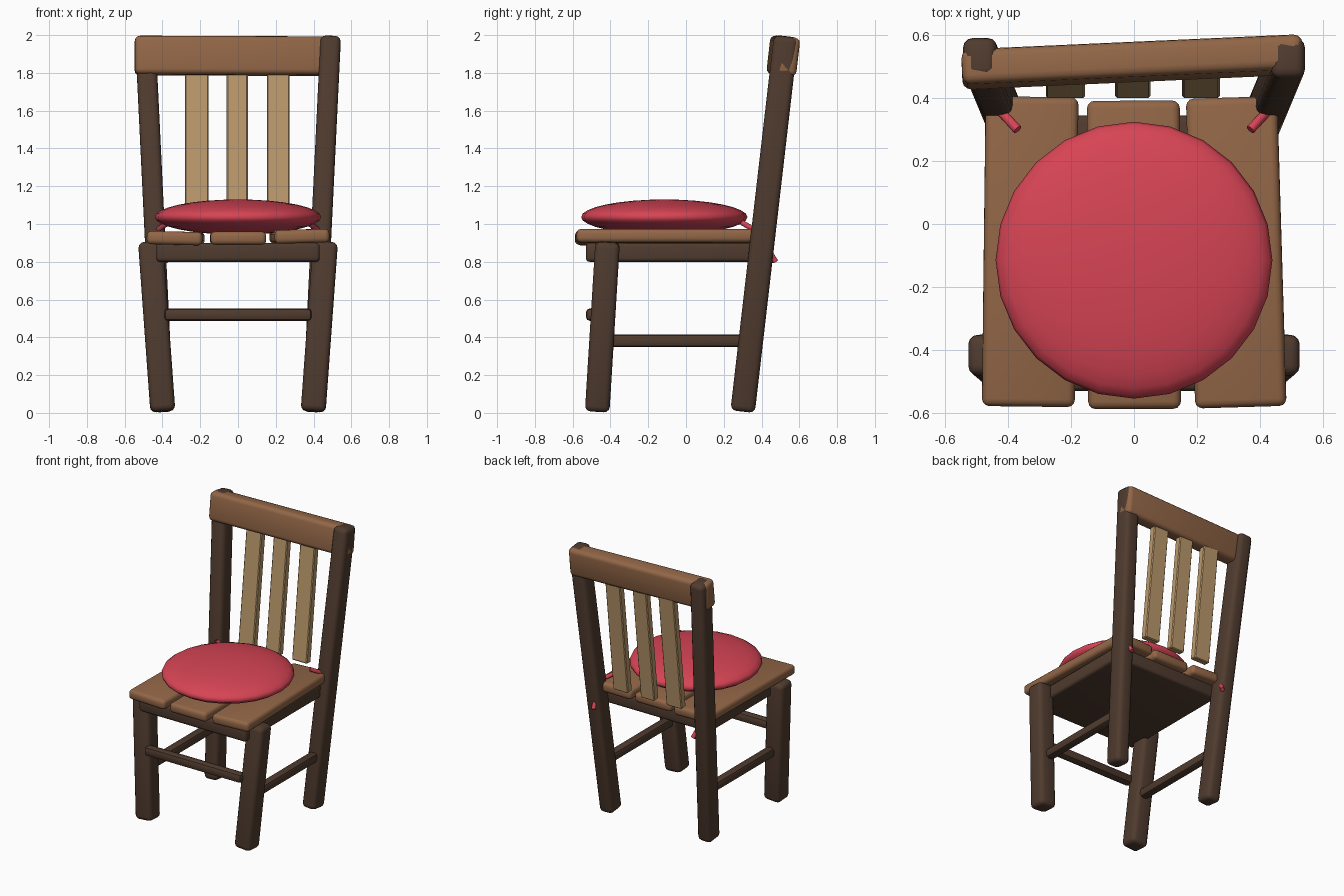
import bpy
import bmesh
import math
from mathutils import Matrix, Vector, Euler

if "Cube" in bpy.data.objects:
    bpy.data.objects.remove(bpy.data.objects["Cube"], do_unlink=True)


def material(name, rgb):
    mat = bpy.data.materials.new(name)
    mat.use_nodes = True
    mat.diffuse_color = (*rgb, 1)
    mat.node_tree.nodes["Principled BSDF"].inputs["Base Color"].default_value = (*rgb, 1)
    return mat


DARK = material("dark brown wood", (0.08, 0.044, 0.028))
BROWN = material("mid brown wood", (0.29, 0.135, 0.063))
TAN = material("pale tan wood", (0.5, 0.32, 0.15))
RED = material("red cloth", (0.68, 0.058, 0.09))


def finish(name, bm, mat, matrix=Matrix(), angle=35):
    mesh = bpy.data.meshes.new(name)
    bm.to_mesh(mesh)
    bm.free()
    mesh.materials.append(mat)
    obj = bpy.data.objects.new(name, mesh)
    bpy.context.collection.objects.link(obj)
    obj.matrix_world = matrix
    bpy.ops.object.select_all(action="DESELECT")
    obj.select_set(True)
    bpy.context.view_layer.objects.active = obj
    bpy.ops.object.shade_smooth_by_angle(angle=math.radians(angle))
    return obj


def block(name, size, mat, matrix, bevel=0.03, segments=3):
    """Box with rounded edges."""
    bm = bmesh.new()
    bmesh.ops.create_cube(bm, size=1)
    bmesh.ops.scale(bm, vec=size, verts=bm.verts)
    bmesh.ops.bevel(bm, geom=bm.edges[:], offset=bevel, segments=segments,
                    profile=0.5, affect="EDGES")
    return finish(name, bm, mat, matrix)


def placed(name, centre, size, mat, rotation=(0, 0, 0), **kw):
    matrix = Matrix.Translation(centre) @ Euler(rotation).to_matrix().to_4x4()
    return block(name, size, mat, matrix, **kw)


def beam(name, start, end, width, depth, mat, **kw):
    """Rounded beam running from start to end."""
    a, b = Vector(start), Vector(end)
    z = (b - a).normalized()
    side = Vector((1, 0, 0)) if abs(z.x) < 0.9 else Vector((0, 1, 0))
    y = z.cross(side).normalized()
    x = y.cross(z)
    matrix = Matrix((x, y, z)).transposed().to_4x4()
    matrix.translation = (a + b) / 2
    return block(name, (width, depth, (b - a).length), mat, matrix, **kw)


# Legs and back posts
LEAN = 0.115
for side, s in (("left", 1), ("right", -1)):
    beam(side + "_front_leg", (s * 0.398, -0.47, 0.008),
         (s * 0.463, -0.415, 0.905), 0.132, 0.13, DARK)
    beam(side + "_back_post", (s * 0.395, 0.3, 0.008),
         (s * 0.491, 0.53, 1.993), 0.108, 0.13, DARK)
    # Side stretchers
    beam(side + "_stretcher", (s * 0.41, -0.44, 0.382),
         (s * 0.41, 0.33, 0.382), 0.065, 0.065, DARK, bevel=0.02, segments=2)

beam("front_stretcher", (-0.39, -0.497, 0.52), (0.39, -0.497, 0.52),
     0.065, 0.065, DARK, bevel=0.02, segments=2)

# Seat frame and planks
placed("seat_frame", (0, -0.093, 0.85), (0.865, 0.875, 0.1), DARK, bevel=0.02)
placed("right_plank", (-0.33, -0.088, 0.925), (0.295, 0.985, 0.07), BROWN,
       (0, 0.025, -0.012), bevel=0.024)
placed("middle_plank", (0, -0.098, 0.925), (0.295, 0.98, 0.07), BROWN,
       (0, 0, 0.004), bevel=0.024)
placed("left_plank", (0.325, -0.09, 0.935), (0.29, 0.985, 0.072), BROWN,
       (0, -0.025, 0.03), bevel=0.024)

# Back rest
placed("top_rail", (-0.005, 0.515, 1.89), (1.085, 0.112, 0.205), BROWN,
       (-LEAN, 0.004, 0.045), bevel=0.028)
for name, x, width in (("right", -0.218, 0.125), ("middle", -0.004, 0.112),
                       ("left", 0.213, 0.12)):
    beam(name + "_slat", (x, 0.425, 0.975), (x, 0.525, 1.84),
         width, 0.05, TAN, bevel=0.006, segments=1)

# Cushion
bm = bmesh.new()
bmesh.ops.create_uvsphere(bm, u_segments=24, v_segments=16, radius=1)
bmesh.ops.scale(bm, vec=(0.44, 0.44, 0.093), verts=bm.verts)
finish("cushion", bm, RED, Matrix.Translation((0, -0.115, 1.037)), 60)

# Cushion ties running around the posts
for side, s, tail in (("left", 1, (0.415, 0.475, 0.8)),
                      ("right", -1, (-0.38, 0.465, 0.8))):
    curve = bpy.data.curves.new(side + "_tie", "CURVE")
    curve.dimensions = "3D"
    curve.bevel_depth = 0.015
    curve.bevel_resolution = 2
    curve.use_fill_caps = True
    path = [(s * 0.37, 0.3, 1.005), (s * 0.435, 0.37, 0.965), tail]
    spline = curve.splines.new("POLY")
    spline.points.add(len(path) - 1)
    for point, co in zip(spline.points, path):
        point.co = (*co, 1)
    curve.materials.append(RED)
    bpy.context.collection.objects.link(bpy.data.objects.new(side + "_tie", curve))
